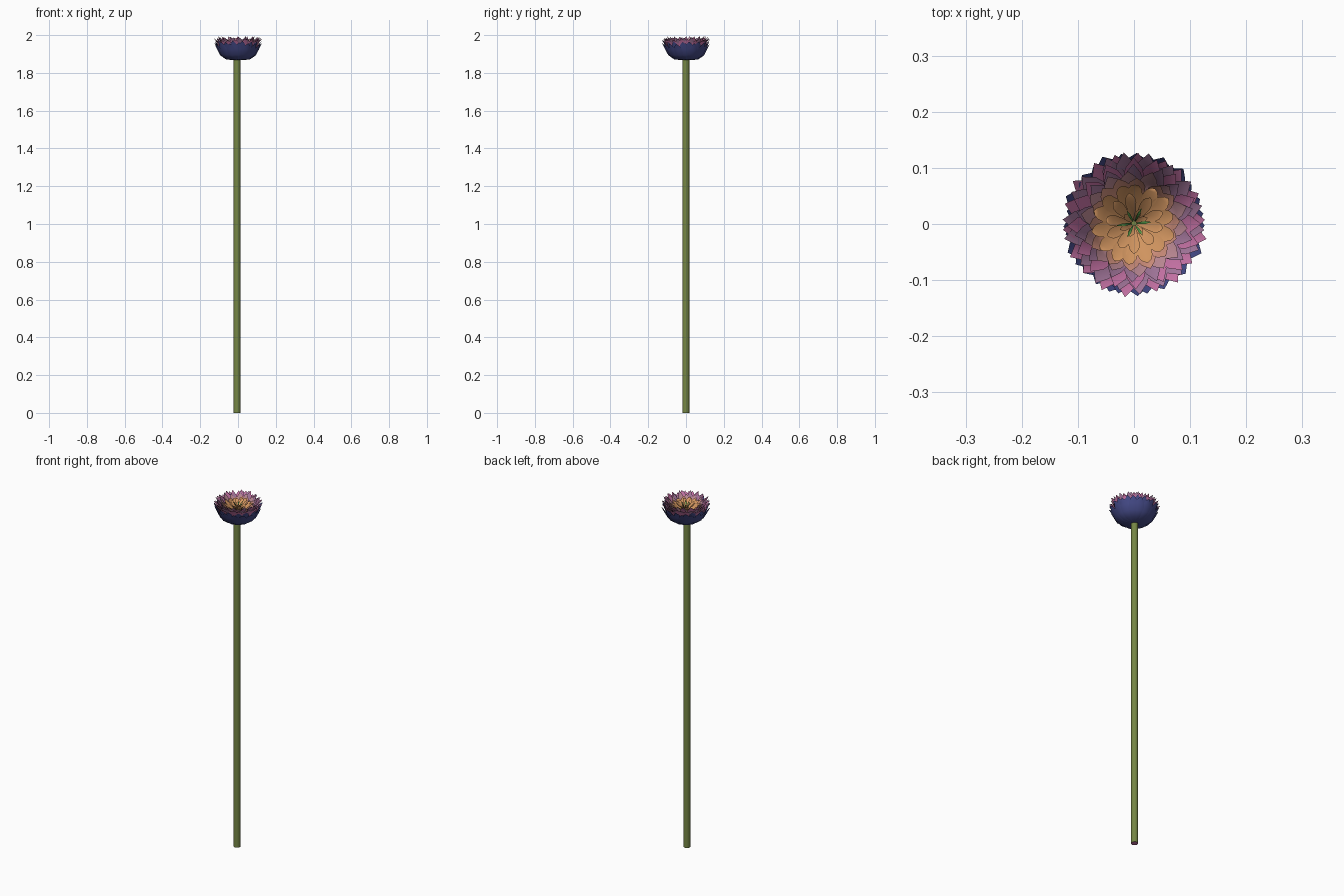
import bpy, bmesh, math, random
from mathutils import Vector

random.seed(4)
CX, CY = 0.0, 0.001


def material(name, rgb):
    m = bpy.data.materials.new(name)
    m.diffuse_color = (*rgb, 1)
    return m


GREEN = material("stem green", (0.18, 0.24, 0.06))
BLUE = material("indigo", (0.06, 0.07, 0.25))
PINK = material("orchid pink", (0.60, 0.18, 0.40))
MAUVE = material("mauve", (0.40, 0.20, 0.36))
ROSE = material("dusty rose", (0.56, 0.28, 0.33))
PEACH = material("peach", (0.68, 0.30, 0.22))
ORANGE = material("warm orange", (0.66, 0.31, 0.12))
LEAF = material("fresh green", (0.08, 0.30, 0.06))


def make_object(name, bm, mats):
    me = bpy.data.meshes.new(name)
    bm.to_mesh(me)
    bm.free()
    for m in mats:
        me.materials.append(m)
    ob = bpy.data.objects.new(name, me)
    bpy.context.collection.objects.link(ob)
    return ob


def petal_ring(name, count, path, widths, mat, start=0.0, jitter=0.005):
    """Ring of smooth petals facing the heart; path holds (radius, height), width 0 is a point."""
    bm = bmesh.new()
    for i in range(count):
        a = start + (i + random.uniform(-0.15, 0.15)) * math.tau / count
        out = Vector((math.cos(a), math.sin(a), 0))
        side = Vector((-out.y, out.x, 0))
        dr, dz = random.uniform(-jitter, jitter * 0.6), random.uniform(-jitter, jitter)
        rows = []
        for k, ((r, z), w) in enumerate(zip(path, widths)):
            t = (k / (len(path) - 1)) ** 2

            def point(s):
                p = out * (r + dr * t - 0.2 * w * abs(s)) + side * (w * s)
                h = min(2.0, z + dz * t + 0.15 * w * abs(s))
                return bm.verts.new((p.x + CX, p.y + CY, h))
            rows.append([point(0)] if w == 0 else [point(s) for s in (-1, 0, 1)])
        for lo, hi in zip(rows, rows[1:]):
            for j in (0, 1):
                if len(hi) == 1:
                    bm.faces.new((lo[j + 1], lo[j], hi[0]))
                else:
                    bm.faces.new((lo[j + 1], lo[j], hi[j], hi[j + 1]))
    for f in bm.faces:
        f.smooth = True
    return make_object(name, bm, [mat])


# Stem with a pink cut lower end
bm = bmesh.new()
bmesh.ops.create_cone(bm, cap_ends=True, segments=10, radius1=0.0185,
                      radius2=0.0185, depth=1.875)
bmesh.ops.translate(bm, verts=bm.verts, vec=(-0.005, -0.001, 0.9375))
for f in bm.faces:
    f.material_index = 1 if f.normal.z < -0.9 else 0
    f.smooth = abs(f.normal.z) < 0.5
stem = make_object("stem", bm, [GREEN, PINK])
bpy.context.view_layer.objects.active = stem
stem.select_set(True)
bpy.ops.object.shade_smooth_by_angle(angle=math.radians(40))

# Outer bowl of indigo petals
petal_ring("outer_petals", 16,
           [(0.012, 1.867), (0.063, 1.871), (0.095, 1.893), (0.112, 1.924), (0.122, 1.943), (0.130, 1.958)],
           [0.004, 0.017, 0.024, 0.023, 0.014, 0], BLUE)
petal_ring("outer_petals_inner_layer", 16,
           [(0.012, 1.870), (0.060, 1.874), (0.091, 1.896), (0.107, 1.927), (0.116, 1.951), (0.125, 1.968)],
           [0.004, 0.017, 0.024, 0.023, 0.015, 0], BLUE, math.pi / 16)

# Pink and mauve pointed petals
petal_ring("outer_pink_petals", 18,
           [(0.05, 1.880), (0.086, 1.900), (0.101, 1.931), (0.114, 1.960), (0.130, 1.978)],
           [0.012, 0.021, 0.021, 0.016, 0], PINK, 0.1)
petal_ring("outer_mauve_petals", 18,
           [(0.045, 1.884), (0.081, 1.905), (0.095, 1.935), (0.109, 1.965), (0.125, 1.985)],
           [0.010, 0.018, 0.020, 0.016, 0], MAUVE, 0.27)
petal_ring("pink_petals", 16,
           [(0.045, 1.887), (0.076, 1.910), (0.089, 1.939), (0.102, 1.968), (0.118, 1.990)],
           [0.010, 0.018, 0.018, 0.015, 0], PINK, 0.05)
petal_ring("mauve_petals", 14,
           [(0.04, 1.890), (0.072, 1.913), (0.084, 1.942), (0.095, 1.969), (0.108, 1.991)],
           [0.010, 0.016, 0.017, 0.012, 0], MAUVE, 0.22)

# Rose and peach petals around the heart
petal_ring("rose_petals", 14,
           [(0.035, 1.893), (0.067, 1.915), (0.078, 1.943), (0.087, 1.964), (0.096, 1.982)],
           [0.009, 0.015, 0.017, 0.013, 0], ROSE, 0.3)
petal_ring("peach_petals", 14,
           [(0.03, 1.895), (0.060, 1.916), (0.071, 1.942), (0.078, 1.959), (0.085, 1.970)],
           [0.008, 0.015, 0.016, 0.012, 0], PEACH, 0.1)

# Rounded orange petals of the heart
petal_ring("orange_petals", 14,
           [(0.008, 1.908), (0.035, 1.930), (0.055, 1.950), (0.066, 1.960), (0.072, 1.965), (0.074, 1.966)],
           [0.003, 0.010, 0.014, 0.012, 0.007, 0], ORANGE, 0.15)
petal_ring("inner_orange_petals", 10,
           [(0.006, 1.920), (0.024, 1.943), (0.038, 1.958), (0.046, 1.966), (0.051, 1.970), (0.053, 1.971)],
           [0.002, 0.007, 0.010, 0.009, 0.005, 0], ORANGE, 0.4)
petal_ring("heart_petals", 6,
           [(0.004, 1.925), (0.012, 1.948), (0.020, 1.962), (0.027, 1.970)],
           [0.002, 0.005, 0.006, 0], ORANGE, 0.3)

# Small green slivers in the centre
petal_ring("centre_slivers", 6,
           [(0.005, 1.932), (0.012, 1.953), (0.020, 1.966), (0.030, 1.973)],
           [0.001, 0.002, 0.0025, 0], LEAF, 0.0)
